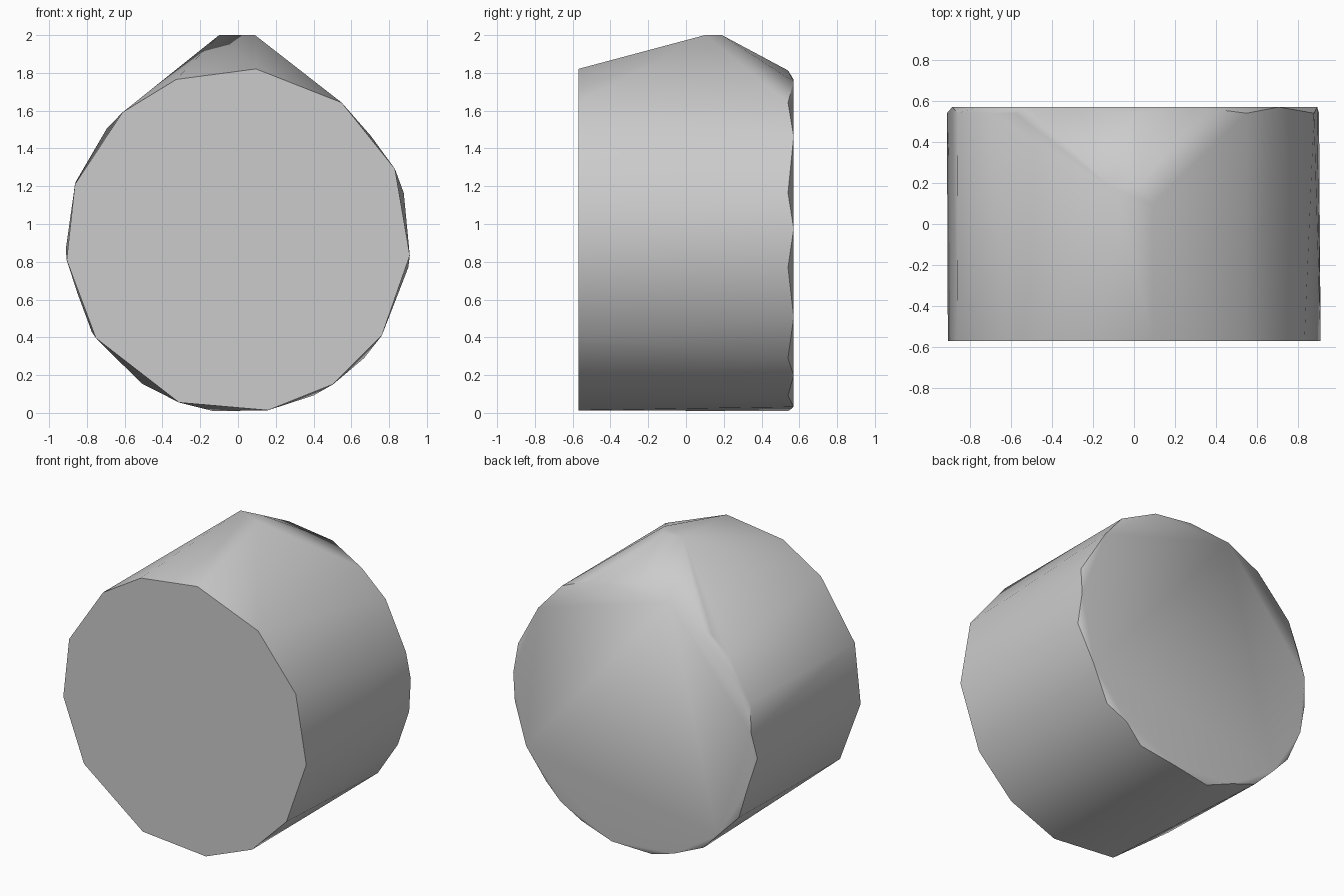
import bpy
import bmesh
from math import cos, sin, radians

# Remove the default cube
default_cube = bpy.data.objects.get("Cube")
if default_cube:
    bpy.data.objects.remove(default_cube, do_unlink=True)

RADIUS = 0.913
HALF_DEPTH = 0.57


def make_material(name, colour):
    material = bpy.data.materials.new(name)
    material.use_nodes = True
    material.diffuse_color = colour
    shader = material.node_tree.nodes["Principled BSDF"]
    shader.inputs["Base Color"].default_value = colour
    return material


def ring(angles, radius, y):
    """Points on an upright circle whose axis runs along y."""
    return [(radius * cos(radians(a)), y, RADIUS + radius * sin(radians(a)))
            for a in angles]


def make_hull(name, points, material, smooth_angle):
    """Wrap the points in one convex, closed skin."""
    bm = bmesh.new()
    for point in points:
        bm.verts.new(point)
    result = bmesh.ops.convex_hull(bm, input=bm.verts[:])
    spare = {v for key in ("geom_interior", "geom_unused") for v in result[key]
             if isinstance(v, bmesh.types.BMVert)}
    bmesh.ops.delete(bm, geom=list(spare), context="VERTS")

    # Merge the triangles of the flat end caps
    bmesh.ops.dissolve_limit(bm, angle_limit=radians(1),
                             verts=bm.verts[:], edges=bm.edges[:])
    bmesh.ops.recalc_face_normals(bm, faces=bm.faces[:])

    mesh = bpy.data.meshes.new(name)
    bm.to_mesh(mesh)
    bm.free()
    mesh.materials.append(material)
    part = bpy.data.objects.new(name, mesh)
    bpy.context.collection.objects.link(part)

    bpy.ops.object.select_all(action="DESELECT")
    part.select_set(True)
    bpy.context.view_layer.objects.active = part
    bpy.ops.object.shade_smooth_by_angle(angle=radians(smooth_angle))
    return part


# Flat front face, uneven spacing around the circle
front_face = ring((-5, 24.5, 53, 84, 111, 132, 161, 186.5, 214.5,
                   250, 280, 303.5, 326.5), RADIUS, -HALF_DEPTH)

# Back rim, just ahead of the smaller back cap
back_rim = ring((-64, -43, -9, 16, 53, 139.5, 160, 183, 212, 236, 262),
                RADIUS, HALF_DEPTH - 0.03)
back_rim += ring((90, 130), 0.9, HALF_DEPTH - 0.03)
back_cap = ring((-80, -53, -27, 4, 38, 70, 108, 125, 148, 172, 198, 225, 250),
                0.895, HALF_DEPTH)

# Short ridge at the top
peak = [(-0.1, 0.17, 2.0), (0.04, 0.19, 2.0), (0.09, 0.1, 2.0)]

grey = make_material("plain grey", (0.6, 0.6, 0.6, 1.0))
make_hull("peaked_drum", front_face + back_rim + back_cap + peak, grey, 45)
